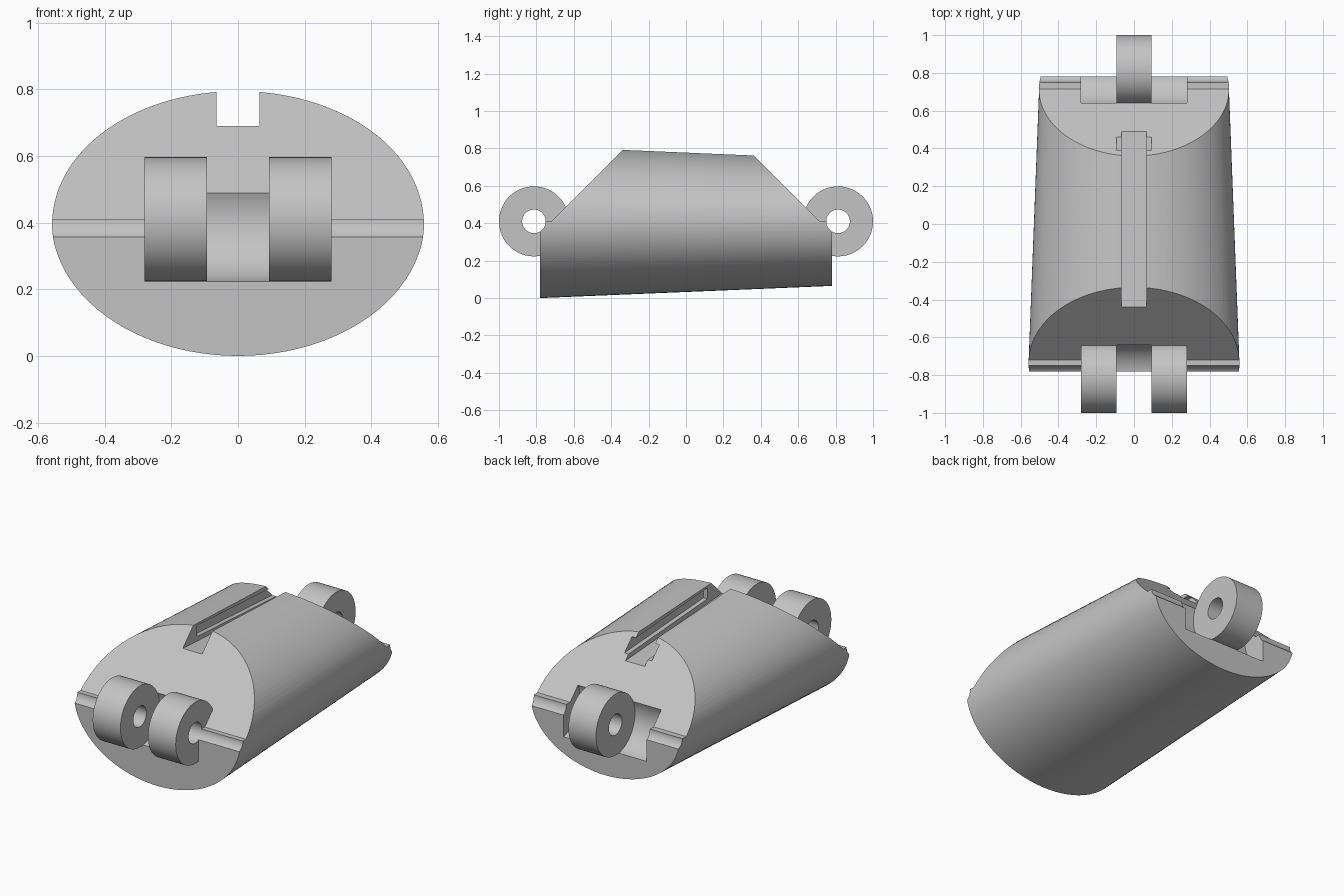
import bpy, bmesh, math

old = bpy.data.objects.get("Cube")
if old:
    bpy.data.objects.remove(old, do_unlink=True)

grey = bpy.data.materials.new("light grey")
grey.use_nodes = True
grey.diffuse_color = (0.55, 0.55, 0.55, 1)
grey.node_tree.nodes["Principled BSDF"].inputs["Base Color"].default_value = grey.diffuse_color

PIN_Y, PIN_Z = 0.813, 0.41      # hinge axis
RING_R, HOLE_R = 0.187, 0.063
KNUCKLE, HINGE = 0.093, 0.28    # half widths


def make_object(name, rings):
    """Closed loft through equal-length rings of points."""
    bm = bmesh.new()
    loops = [[bm.verts.new(p) for p in ring] for ring in rings]
    for a, b in zip(loops, loops[1:]):
        for i in range(len(a)):
            j = (i + 1) % len(a)
            bm.faces.new((a[i], a[j], b[j], b[i]))
    bm.faces.new(loops[0])
    bm.faces.new(loops[-1])
    bmesh.ops.recalc_face_normals(bm, faces=bm.faces)
    mesh = bpy.data.meshes.new(name)
    bm.to_mesh(mesh)
    bm.free()
    mesh.materials.append(grey)
    obj = bpy.data.objects.new(name, mesh)
    bpy.context.collection.objects.link(obj)
    return obj


def prism(name, profile, x0, x1):
    """Side profile (y, z) extruded across x."""
    return make_object(name, [[(x, y, z) for y, z in profile] for x in (x0, x1)])


def barrel(name, y, radius, x0, x1, n=64):
    turn = [2 * math.pi * (i + 0.5) / n for i in range(n)]
    return prism(name, [(y + radius * math.cos(a), PIN_Z + radius * math.sin(a))
                        for a in turn], x0, x1)


def ellipse(y, z, rx, rz, n=96):
    turn = [2 * math.pi * i / n for i in range(n)]
    return [(rx * math.cos(a), y, z + rz * math.sin(a)) for a in turn]


def combine(target, tool, operation):
    mod = target.modifiers.new(tool.name, "BOOLEAN")
    mod.operation = operation
    mod.solver = "EXACT"
    mod.object = tool
    bpy.context.view_layer.objects.active = target
    bpy.ops.object.modifier_apply(modifier=mod.name)
    bpy.data.objects.remove(tool, do_unlink=True)


# Tapered oval body
body = make_object("segment_body", [ellipse(-0.78, 0.407, 0.56, 0.407),
                                    ellipse(0.78, 0.406, 0.5, 0.341)])

# Bevelled ends with a short flat ledge at hinge height
combine(body, prism("end_bevels", [(-0.9, -0.2), (-0.9, PIN_Z), (-0.72, PIN_Z),
                                   (-0.22, PIN_Z + 0.5), (0.215, PIN_Z + 0.5),
                                   (0.715, PIN_Z), (0.9, PIN_Z), (0.9, -0.2)],
                    -1, 1), "INTERSECT")

# Hinge barrels at both ends
for y in (-PIN_Y, PIN_Y):
    combine(body, barrel("hinge_barrel", y, RING_R, -HINGE, HINGE), "UNION")

# Clearance pockets: one in the middle at the front, two outside at the back
for y, x0, x1 in ((-PIN_Y, -KNUCKLE, KNUCKLE),
                  (PIN_Y, KNUCKLE, HINGE + 0.001),
                  (PIN_Y, -HINGE - 0.001, -KNUCKLE)):
    combine(body, barrel("pocket", y, RING_R + 0.002, x0, x1), "DIFFERENCE")

# Pin holes across the full width
for y in (-PIN_Y, PIN_Y):
    combine(body, barrel("pin_hole", y, HOLE_R, -1, 1), "DIFFERENCE")


# Sloping slot along the top, with a wider groove open at the back
def floor(y):
    return 0.664 - 0.06 * y


combine(body, prism("top_slot", [(-0.7, floor(-0.7)), (0.7, floor(0.7)),
                                 (0.7, 1), (-0.7, 1)], -0.065, 0.065), "DIFFERENCE")
combine(body, prism("slot_groove", [(-0.3, floor(-0.3) + 0.028), (0.7, floor(0.7) + 0.028),
                                    (0.7, floor(0.7) + 0.095), (-0.3, floor(-0.3) + 0.095)],
                    -0.092, 0.092), "DIFFERENCE")

# Smooth curves, sharp edges
bpy.ops.object.select_all(action="DESELECT")
body.select_set(True)
bpy.context.view_layer.objects.active = body
bpy.ops.object.shade_smooth_by_angle(angle=math.radians(25))
